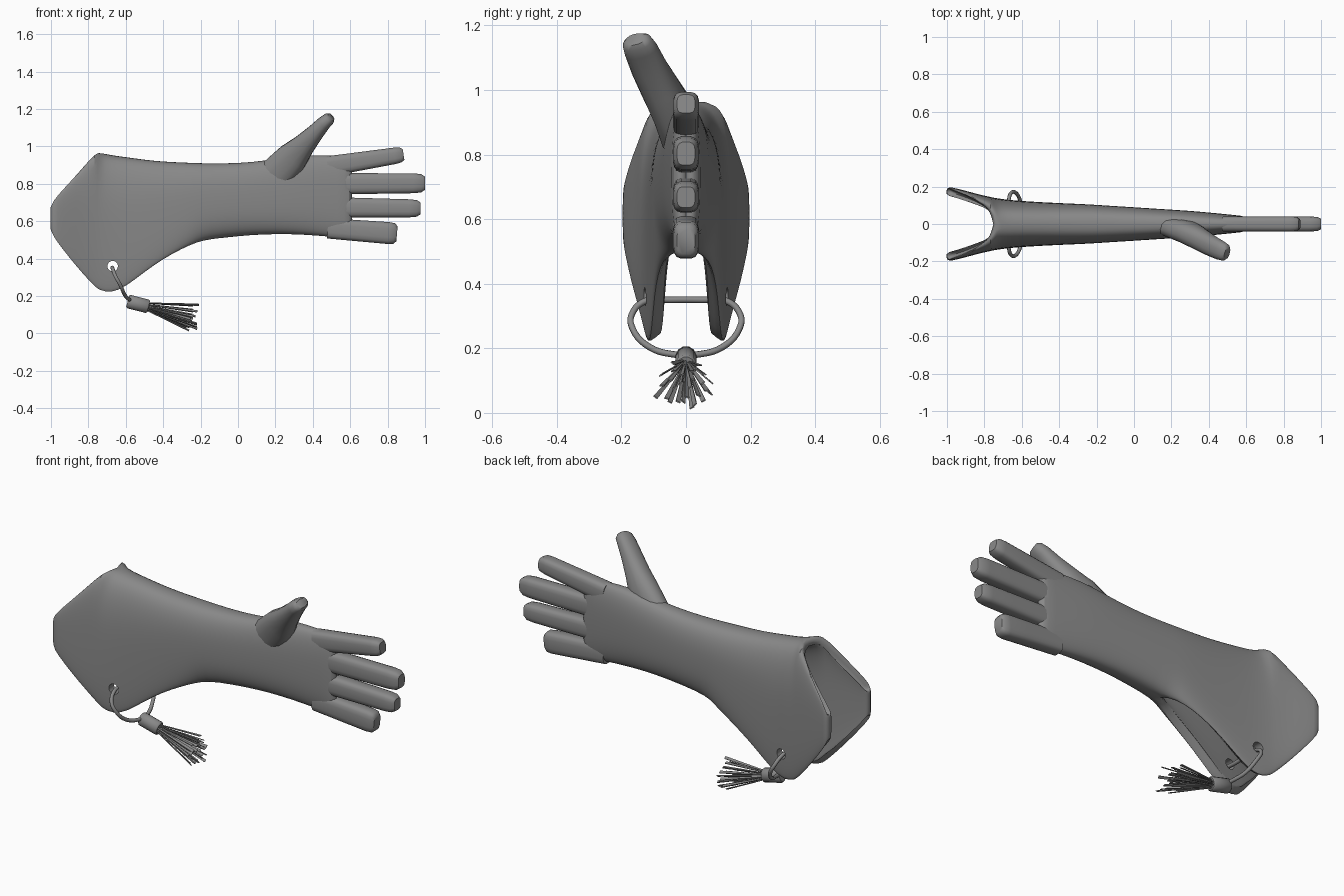
import bpy, bmesh, math, random
from mathutils import Vector

if "Cube" in bpy.data.objects:
    bpy.data.objects.remove(bpy.data.objects["Cube"])
random.seed(4)

leather = bpy.data.materials.new("grey_leather")
leather.use_nodes = True
GREY = (0.25, 0.25, 0.25, 1)
leather.diffuse_color = GREY
leather.node_tree.nodes["Principled BSDF"].inputs["Base Color"].default_value = GREY


def finish(name, bm, angle=40):
    bmesh.ops.recalc_face_normals(bm, faces=bm.faces)
    mesh = bpy.data.meshes.new(name)
    bm.to_mesh(mesh)
    bm.free()
    obj = bpy.data.objects.new(name, mesh)
    bpy.context.collection.objects.link(obj)
    mesh.materials.append(leather)
    bpy.ops.object.select_all(action="DESELECT")
    obj.select_set(True)
    bpy.context.view_layer.objects.active = obj
    bpy.ops.object.shade_smooth_by_angle(angle=math.radians(angle))
    return obj


def power(v, n):
    return math.copysign(abs(v) ** (2 / n), v)


def loft(name, path, n=3, sides=16):
    """Closed tube through (centre, radius in the hand plane, radius across it)."""
    bm = bmesh.new()
    rings = []
    for i, (c, ra, rb) in enumerate(path):
        before, after = path[max(i - 1, 0)][0], path[min(i + 1, len(path) - 1)][0]
        d = (Vector(after) - Vector(before)).normalized()
        a = Vector((0, 1, 0)).cross(d).normalized()
        b = d.cross(a)
        ring = []
        for k in range(sides):
            t = math.tau * (k + 0.5) / sides
            ring.append(bm.verts.new(Vector(c) + a * ra * power(math.cos(t), n)
                                     + b * rb * power(math.sin(t), n)))
        rings.append(ring)
    for r, s in zip(rings, rings[1:]):
        for k in range(sides):
            j = (k + 1) % sides
            bm.faces.new((r[k], r[j], s[j], s[k]))
    bm.faces.new(rings[0])
    bm.faces.new(rings[-1])
    return finish(name, bm, 50)


# Gauntlet: half panel stations (x, bottom, top, half width, bottom gap, top gap)
STATIONS = [
    (-1.00, .54, .69, .20, .195, .195),
    (-.97, .49, .735, .195, .185, .18),
    (-.90, .40, .81, .178, .165, .155),
    (-.83, .315, .89, .158, .14, .115),
    (-.76, .24, .97, .143, .12, .08),
    (-.74, .228, .97, .139, .118, 0),
    (-.68, .21, .955, .130, .112, 0),
    (-.60, .245, .945, .123, .105, 0),
    (-.50, .325, .93, .117, .098, 0),
    (-.40, .395, .92, .112, .09, 0),
    (-.30, .45, .915, .108, .075, 0),
    (-.22, .485, .912, .104, .05, 0),
    (-.16, .50, .91, .100, 0, 0),
    (0, .52, .91, .09, 0, 0),
    (.15, .53, .925, .08, 0, 0),
    (.30, .53, .95, .071, 0, 0),
    (.42, .522, .955, .06, 0, 0),
    (.54, .512, .95, .048, 0, 0),
    (.60, .505, .95, .042, 0, 0),
    (.62, .51, .945, .012, 0, 0),
]
ROWS = 14
bm = bmesh.new()
grid = []
for x, zb, zt, w, gb, gt in STATIONS:
    column = []
    for k in range(ROWS + 1):
        t = math.pi * (k / ROWS - 0.5)
        s = math.sin(t)
        gap = gb if s < 0 else gt
        y = gap + (w - gap) * max(math.cos(t), 0) ** .75
        if k in (0, ROWS):
            y = gap
        z = (zb + zt) / 2 + (zt - zb) / 2 * power(s, 2.5)
        column.append(bm.verts.new((x, y, z)))
    grid.append(column)
for p, q in zip(grid, grid[1:]):
    for k in range(ROWS):
        bm.faces.new((p[k], p[k + 1], q[k + 1], q[k]))
# Second half mirrored and sewn along the closed seams
twin = bmesh.ops.duplicate(bm, geom=bm.verts[:] + bm.edges[:] + bm.faces[:])["geom"]
copies = [g for g in twin if isinstance(g, bmesh.types.BMVert)]
for v in copies:
    v.co.y = -v.co.y
bmesh.ops.reverse_faces(bm, faces=[g for g in twin if isinstance(g, bmesh.types.BMFace)])
bmesh.ops.remove_doubles(bm, verts=[v for v in bm.verts if abs(v.co.y) < 1e-5], dist=1e-4)
gauntlet = finish("gauntlet", bm, 50)
side = min(gauntlet.data.polygons, key=lambda f: (f.center - Vector((0, .09, .7))).length)
solid = gauntlet.modifiers.new("thickness", "SOLIDIFY")
solid.thickness = 0.045
solid.offset = -1 if side.normal.y > 0 else 1
sub = gauntlet.modifiers.new("soften", "SUBSURF")
sub.levels = sub.render_levels = 1

# Eyelet holes through both flaps
bm = bmesh.new()
bmesh.ops.create_cone(bm, cap_ends=True, segments=20, radius1=.028, radius2=.028, depth=1)
cutter = finish("eyelet_cutter", bm)
cutter.rotation_euler.x = math.pi / 2
cutter.location = (-.67, 0, .36)
cutter.hide_render = True
cut = gauntlet.modifiers.new("eyelets", "BOOLEAN")
cut.operation = "DIFFERENCE"
cut.object = cutter
bpy.context.view_layer.objects.active = gauntlet
for m in list(gauntlet.modifiers):
    if m.type in {"SOLIDIFY", "SUBSURF", "BOOLEAN"}:
        bpy.ops.object.modifier_apply(modifier=m.name)
bpy.data.objects.remove(cutter)
bpy.ops.object.select_all(action="DESELECT")
gauntlet.select_set(True)
bpy.ops.object.shade_smooth_by_angle(angle=math.radians(50))

# Fingers: name, root z, tip x, tip z, root radius, tip radius
for name, z0, x1, z1, r0, r1 in [
    ("index_finger", .893, .885, .957, .055, .043),
    ("middle_finger", .80, 1.0, .803, .058, .053),
    ("ring_finger", .675, .975, .668, .055, .048),
    ("little_finger", .562, .85, .533, .055, .06),
]:
    path = []
    for t, taper in [(0, 1), (.3, 1), (.6, 1), (.88, 1), (.96, .93), (1, .68)]:
        r = r0 + (r1 - r0) * t
        centre = (.48 + (x1 - .48) * t, 0, z0 + (z1 - z0) * t)
        path.append((centre, r * taper, .041 * taper))
    loft(name, path, n=3.4)

# Thumb with a broad root sunk into the palm
loft("thumb", [
    ((.13, .0, .80), .08, .045),
    ((.22, -.02, .865), .095, .058),
    ((.29, -.045, .94), .085, .062),
    ((.35, -.08, 1.005), .062, .06),
    ((.41, -.115, 1.07), .047, .056),
    ((.46, -.14, 1.125), .038, .052),
    ((.487, -.152, 1.148), .033, .046),
    ((.498, -.157, 1.157), .022, .032),
], n=2.4)

# Cord loop through the eyelets
half = [(-.672, .05, .35), (-.67, .125, .347), (-.655, .168, .305),
        (-.63, .165, .26), (-.605, .115, .205), (-.58, .03, .18)]
loop = half + [(x, -y, z) for x, y, z in reversed(half)]
curve = bpy.data.curves.new("cord_loop", "CURVE")
curve.dimensions = "3D"
curve.bevel_depth = .01
curve.bevel_resolution = 2
curve.resolution_u = 5
spline = curve.splines.new("BEZIER")
spline.bezier_points.add(len(loop) - 1)
for p, co in zip(spline.bezier_points, loop):
    p.co = co
    p.handle_left_type = p.handle_right_type = "AUTO"
spline.use_cyclic_u = True
curve.materials.append(leather)
bpy.context.collection.objects.link(bpy.data.objects.new("cord_loop", curve))

# Tassel collar
start, end = Vector((-.59, 0, .172)), Vector((-.478, 0, .143))
loft("tassel_collar", [(start, .032, .028), (start.lerp(end, .06), .038, .034),
                       (start.lerp(end, .94), .038, .034), (end, .032, .028)], n=2, sides=12)

# Tassel strands: thin tapered strips fanning out
bm = bmesh.new()
axis = (end - start).normalized()
for i in range(28):
    around = i * 2.4
    spread = .3 * math.sqrt((i + .5) / 28)
    d = (axis + Vector((0, math.cos(around), .8 * math.sin(around))) * spread).normalized()
    wide = d.cross(Vector((random.uniform(-1, 1), random.uniform(-1, 1), 1))).normalized()
    thin = d.cross(wide) * .002
    root = end + Vector((-.01, math.cos(around) * spread * .07, math.sin(around) * spread * .07))
    tip = root + d * random.uniform(.23, .295)
    rings = []
    for c, r in ((root, .003), (tip, .0075)):
        rings.append([bm.verts.new(c + wide * r * a + thin * b)
                      for a, b in ((1, 1), (-1, 1), (-1, -1), (1, -1))])
    for k in range(4):
        j = (k + 1) % 4
        bm.faces.new((rings[0][k], rings[0][j], rings[1][j], rings[1][k]))
    for ring in rings:
        bm.faces.new(ring)
finish("tassel_strands", bm, 30)
